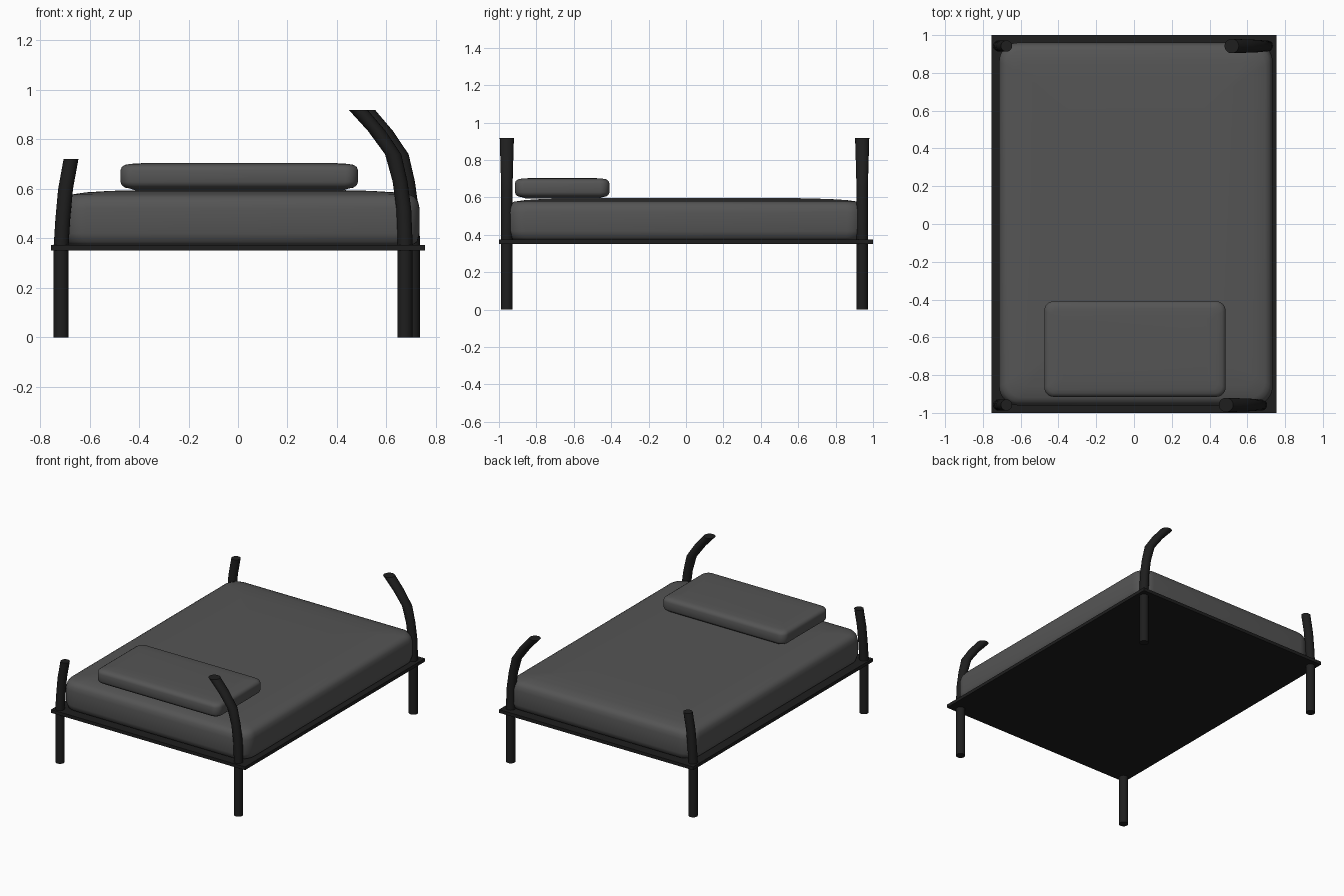
import bpy, bmesh, math

if "Cube" in bpy.data.objects:
    bpy.data.objects.remove(bpy.data.objects["Cube"])


def material(name, v):
    m = bpy.data.materials.new(name)
    m.diffuse_color = (v, v, v, 1)
    m.use_nodes = True
    m.node_tree.nodes["Principled BSDF"].inputs["Base Color"].default_value = m.diffuse_color
    return m


black = material("black frame", 0.013)
grey = material("grey fabric", 0.09)


def loft(name, rings, mat, angle):
    """Skin a stack of equal-length closed rings and cap both ends."""
    bm = bmesh.new()
    loops = [[bm.verts.new(p) for p in ring] for ring in rings]
    n = len(loops[0])
    for a, b in zip(loops, loops[1:]):
        for i in range(n):
            j = (i + 1) % n
            bm.faces.new((a[i], a[j], b[j], b[i]))
    bm.faces.new(loops[0][::-1])
    bm.faces.new(loops[-1])
    me = bpy.data.meshes.new(name)
    bm.to_mesh(me)
    bm.free()
    me.materials.append(mat)
    ob = bpy.data.objects.new(name, me)
    bpy.context.collection.objects.link(ob)
    bpy.ops.object.select_all(action='DESELECT')
    ob.select_set(True)
    bpy.context.view_layer.objects.active = ob
    bpy.ops.object.shade_smooth_by_angle(angle=math.radians(angle))
    return ob


def circle(cx, cy, z, r, n=20):
    return [(cx + r * math.cos(2 * math.pi * i / n),
             cy + r * math.sin(2 * math.pi * i / n), z) for i in range(n)]


def rounded_rect(cx, cy, z, hx, hy, r, steps=8):
    pts = []
    for k, (sx, sy) in enumerate(((1, 1), (-1, 1), (-1, -1), (1, -1))):
        for s in range(steps + 1):
            a = math.pi / 2 * (k + s / steps)
            pts.append((cx + sx * (hx - r) + r * math.cos(a),
                        cy + sy * (hy - r) + r * math.sin(a), z))
    return pts


def cushion(name, cx, cy, hx, hy, r, profile):
    """Profile entries are (inset, height)."""
    rings = [rounded_rect(cx, cy, z, hx - d, hy - d, max(r - d * 0.4, 0.015))
             for d, z in profile]
    return loft(name, rings, grey, 45)


# Base board
bpy.ops.mesh.primitive_cube_add(size=1, location=(0, 0, 0.3625))
base = bpy.context.object
base.name = "base_board"
base.scale = (1.51, 2.0, 0.023)
base.data.materials.append(black)

# Posts: straight legs that curve inward above the board
right_path = [(0.675, 0), (0.675, 0.4), (0.67, 0.52), (0.655, 0.63),
              (0.627, 0.74), (0.56, 0.835), (0.487, 0.918)]
left_path = [(-0.715, 0), (-0.715, 0.37), (-0.708, 0.48), (-0.697, 0.6),
             (-0.675, 0.72)]
for side, path, shift in (("right", right_path, 0.03), ("left", left_path, 0.0)):
    for end, y, dx in (("front", -0.958, 0.0), ("back", 0.942, shift)):
        loft(f"{end}_{side}_post",
             [circle(x + dx, y, z, 0.03 + 0.008 * max(0, (z - 0.65) / 0.27) * (side == "right"))
              for x, z in path], black, 40)

# Mattress with a gently domed top
cushion("mattress", 0.01, 0.0, 0.724, 0.96, 0.10,
        [(0.03, 0.373), (0.01, 0.385), (0.0, 0.42), (0.0, 0.52), (0.006, 0.548),
         (0.018, 0.566), (0.04, 0.577), (0.10, 0.586), (0.20, 0.592), (0.40, 0.597)])

# Pillow with rounded rim and slightly bulged faces
cushion("pillow", 0.005, -0.662, 0.48, 0.253, 0.05,
        [(0.06, 0.594), (0.035, 0.602), (0.018, 0.605), (0.005, 0.615), (0.0, 0.628),
         (0.0, 0.675), (0.005, 0.688), (0.018, 0.697), (0.04, 0.701), (0.09, 0.704)])
